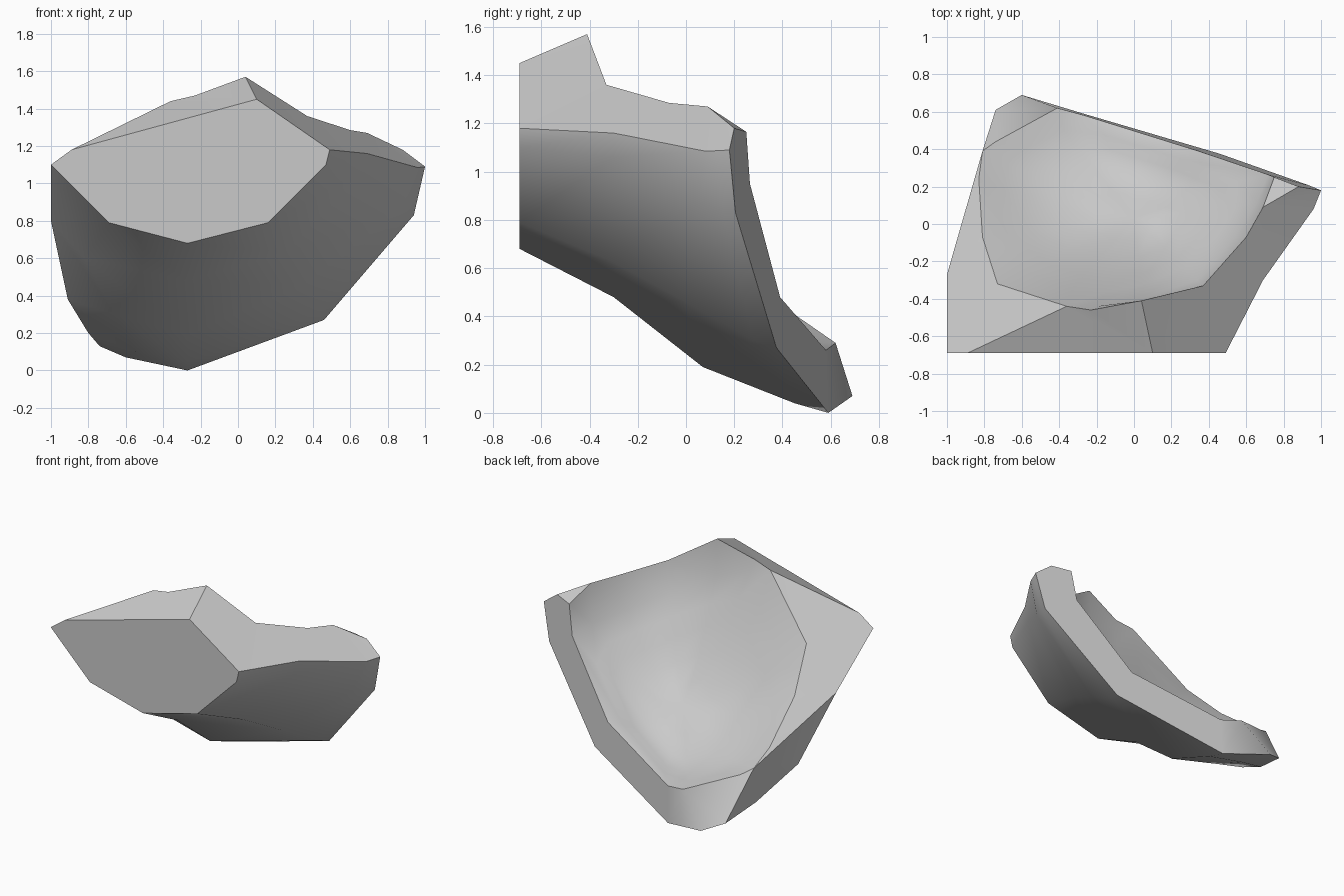
import bpy, bmesh, math
from mathutils import Vector as V

if "Cube" in bpy.data.objects:
    bpy.data.objects.remove(bpy.data.objects["Cube"])

# Outer shell: sections from the front cut to the back cut, each left to right
sections = [
    [(-1, -.69, 1.1), (-.69, -.69, .79), (-.27, -.69, .68), (.16, -.69, .79), (.47, -.69, 1.1), (.49, -.69, 1.18)],
    [(-1, -.27, .8), (-.82, -.28, .6), (-.27, -.3, .48), (.26, -.31, .63), (.66, -.3, 1.06), (.69, -.3, 1.16)],
    [(-.91, .03, .38), (-.66, .06, .3), (-.27, .07, .19), (.36, 0, .46), (.88, .05, .87), (.96, .08, 1.085)],
    [(-.8, .35, .2), (-.55, .45, .1), (-.27, .45, .04), (.43, .28, .3), (.92, .15, .84), (.98, .13, 1.087)],
    [(-.74, .61, .13), (-.6, .69, .07), (-.27, .59, 0), (.46, .375, .27), (.94, .205, .83), (1, .18, 1.09)],
]
# Crest of the bowl: right side, back side, left side
right_crest = [(.04, -.41, 1.57), (.37, -.33, 1.36), (.6, -.07, 1.285), (.69, .09, 1.27), (.75, .25, 1.165)]
back_crest = [(.715, .265, .95), (.345, .39, .48), (-.263, .58, .26), (-.41, .62, .29)]
left_crest = [(-.74, .44, .415), (-.81, .39, .46), (-.83, .24, .557), (-.81, -.07, .8),
              (-.73, -.32, 1.06), (-.36, -.44, 1.44), (-.23, -.46, 1.47)]
front_peak, front_left, tip = (.1, -.69, 1.45), (-.89, -.69, 1.18), (.88, .2, 1.18)
# Foot of the steep wall below the right crest
wall_foot = [(-.2, -.44, 1.39), (.04, -.4, 1.31), (.34, -.3, 1.15), (.54, -.07, 1.05), (.66, .12, 1.0)]

bm = bmesh.new()


def face(*pts):
    bm.faces.new([bm.verts.new(p) for p in pts])


def zipper(a, b):
    """Fill between two polylines, always taking the shorter diagonal."""
    i = j = 0
    while i < len(a) - 1 or j < len(b) - 1:
        da = (V(a[i + 1]) - V(b[j])).length if i < len(a) - 1 else math.inf
        db = (V(a[i]) - V(b[j + 1])).length if j < len(b) - 1 else math.inf
        if da <= db:
            face(a[i], a[i + 1], b[j])
            i += 1
        else:
            face(a[i], b[j + 1], b[j])
            j += 1


# Outer shell
for lo, hi in zip(sections, sections[1:]):
    for k in range(5):
        face(lo[k], lo[k + 1], hi[k + 1], hi[k])

# Flat front and back cuts
face(*sections[0], front_peak, front_left)
face(*sections[-1][1:], tip, right_crest[-1], *back_crest)

# Rim on the right, ending in the chipped tip
right_edge = [s[-1] for s in sections]
zipper([front_peak] + right_edge[:3], right_crest[:4])
for a, b in zip(right_edge[2:] + [tip], right_edge[3:] + [tip, right_crest[4]]):
    face(a, b, right_crest[3])

# Rim on the left, its lower flank and the back corner
corner = left_crest[1]
left_edge = [s[0] for s in sections]
zipper([front_peak, front_left] + left_edge[:2], [right_crest[0]] + left_crest[:0:-1])
for a, b in zip(left_edge[1:], left_edge[2:]):
    face(a, b, corner)
zipper(sections[-1][:2], [corner, left_crest[0], back_crest[-1]])

# Steep wall on the right of the bowl
zipper(left_crest[-2:] + right_crest + back_crest[:1],
       left_crest[-2:-1] + wall_foot + back_crest[:1])

# Hollow bowl: rings shrinking from its border to the middle
border = [V(p) for p in wall_foot + back_crest + left_crest[:-1]]
middle = V((0, .03, .57))
n = len(border)
levels = [border]
for t in (.85, .7, .5, .25):
    ring = [middle.lerp(p, t) - V((0, 0, .42 * t * (1 - t))) for p in border]
    levels.append([(ring[k - 1] + 4 * ring[k] + ring[(k + 1) % n]) / 6 for k in range(n)])
for outer, inner in zip(levels, levels[1:]):
    for k in range(n):
        face(outer[k], outer[(k + 1) % n], inner[(k + 1) % n], inner[k])
for k in range(n):
    face(levels[-1][k], levels[-1][(k + 1) % n], middle)

bmesh.ops.remove_doubles(bm, verts=bm.verts[:], dist=.0005)
bmesh.ops.dissolve_degenerate(bm, edges=bm.edges[:], dist=.0005)
bmesh.ops.recalc_face_normals(bm, faces=bm.faces[:])
mesh = bpy.data.meshes.new("shell_fragment")
bm.to_mesh(mesh)
bm.free()

fragment = bpy.data.objects.new("shell_fragment", mesh)
bpy.context.collection.objects.link(fragment)
grey = bpy.data.materials.new("stone grey")
grey.diffuse_color = (.59, .59, .59, 1)
grey.use_nodes = True
grey.node_tree.nodes["Principled BSDF"].inputs["Base Color"].default_value = grey.diffuse_color
mesh.materials.append(grey)
bpy.context.view_layer.objects.active = fragment
fragment.select_set(True)
bpy.ops.object.shade_smooth_by_angle(angle=math.radians(42))
